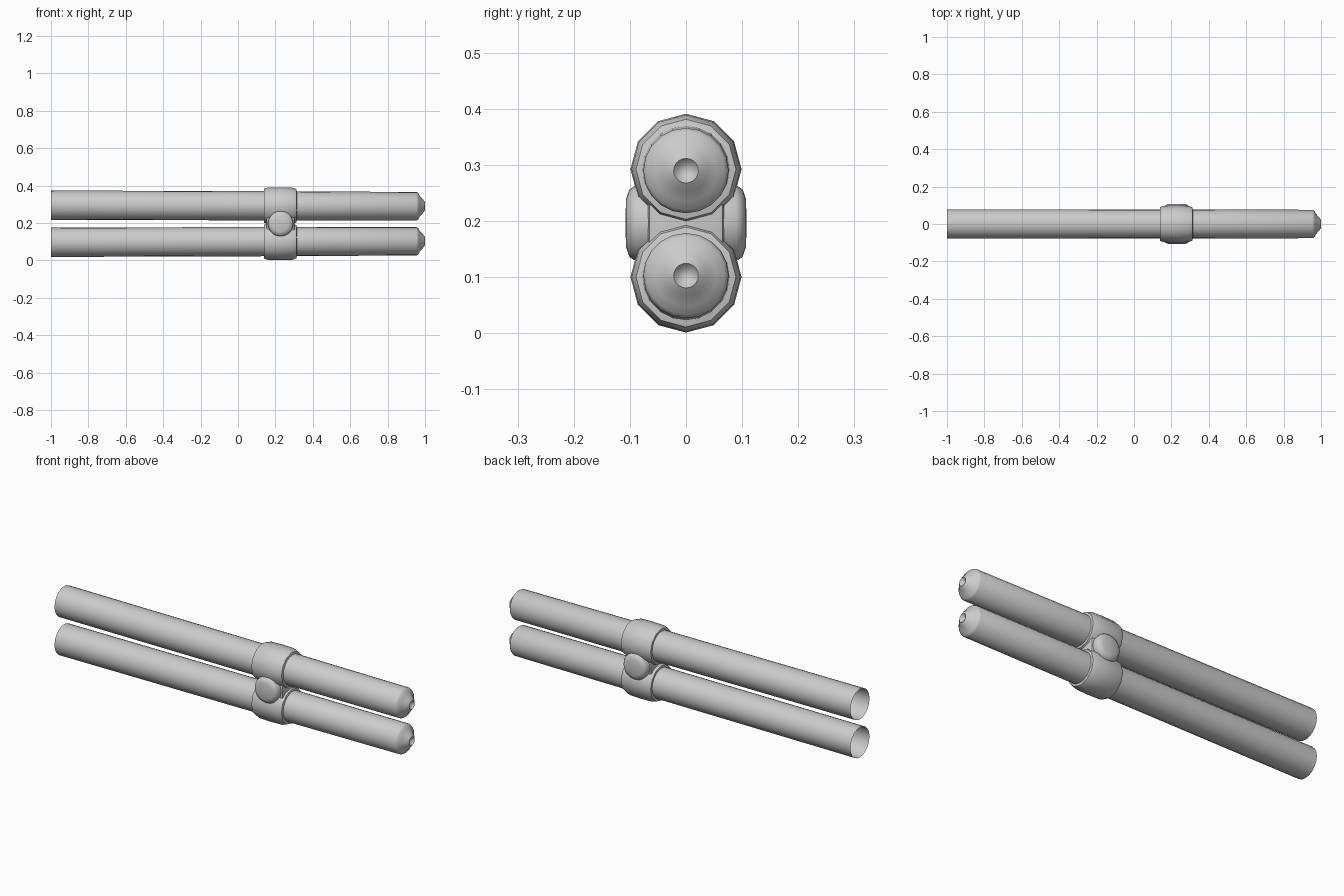
import bpy, bmesh, math
from mathutils import Vector

if "Cube" in bpy.data.objects:
    bpy.data.objects.remove(bpy.data.objects["Cube"])

MID_Z = 0.196


def finish(name, bm):
    bmesh.ops.recalc_face_normals(bm, faces=bm.faces)
    mesh = bpy.data.meshes.new(name)
    bm.to_mesh(mesh)
    bm.free()
    ob = bpy.data.objects.new(name, mesh)
    bpy.context.collection.objects.link(ob)
    bpy.ops.object.select_all(action='DESELECT')
    ob.select_set(True)
    bpy.context.view_layer.objects.active = ob
    bpy.ops.object.shade_smooth_by_angle(angle=math.radians(42))
    return ob


def revolve(name, profile, start, end, sides):
    """Spin (distance, radius) points around the line start -> end."""
    start, end = Vector(start), Vector(end)
    axis = (end - start).normalized()
    u = axis.cross(Vector((0, 1, 0)) if abs(axis.y) < 0.9 else Vector((1, 0, 0))).normalized()
    v = axis.cross(u)
    bm = bmesh.new()
    rings = []
    for d, r in profile:
        c = start + axis * d
        if r == 0:
            rings.append([bm.verts.new(c)] * sides)
            continue
        rings.append([bm.verts.new(c + r * (u * math.cos(t) + v * math.sin(t)))
                      for t in (2 * math.pi * i / sides for i in range(sides))])
    for a, b in zip(rings, rings[1:]):
        for i in range(sides):
            j = (i + 1) % sides
            quad = list(dict.fromkeys((a[i], a[j], b[j], b[i])))
            bm.faces.new(quad)
    return finish(name, bm)


# profile of a tube: open at the rear, rounded and dimpled at the tip
tube = [(0.0, 0.0785), (1.15, 0.078), (1.955, 0.076), (1.964, 0.07), (1.972, 0.055),
        (1.988, 0.038), (2.0, 0.022), (1.99, 0.014), (1.985, 0)]
# profile of a clamp ring
ring = [(0.0, 0.076), (0.0, 0.091), (0.018, 0.097), (0.09, 0.099), (0.15, 0.097),
        (0.172, 0.089), (0.175, 0.076)]

for label, s in (("upper", 1), ("lower", -1)):
    revolve(label + "_tube", tube,
            (-1, 0, MID_Z + s * 0.099), (1, 0, MID_Z + s * 0.0935), 20)
    revolve(label + "_clamp_ring", ring,
            (0.14, 0, MID_Z + s * 0.096), (0.32, 0, MID_Z + s * 0.096), 12)

# web joining the two rings
bm = bmesh.new()
bmesh.ops.create_cube(bm, size=1)
for vert in bm.verts:
    vert.co = Vector((0.228 + vert.co.x * 0.15, vert.co.y * 0.136, MID_Z + vert.co.z * 0.14))
bmesh.ops.bevel(bm, geom=bm.edges[:], offset=0.01, segments=2, affect='EDGES', profile=0.5)
finish("clamp_web", bm)

# round buttons on both sides of the clamp
button = [(0.0, 0.068), (0.035, 0.068), (0.047, 0.06), (0.053, 0.042), (0.054, 0)]
for label, s in (("front", -1), ("back", 1)):
    revolve(label + "_button", button,
            (0.228, s * 0.054, MID_Z), (0.228, s, MID_Z), 20)
